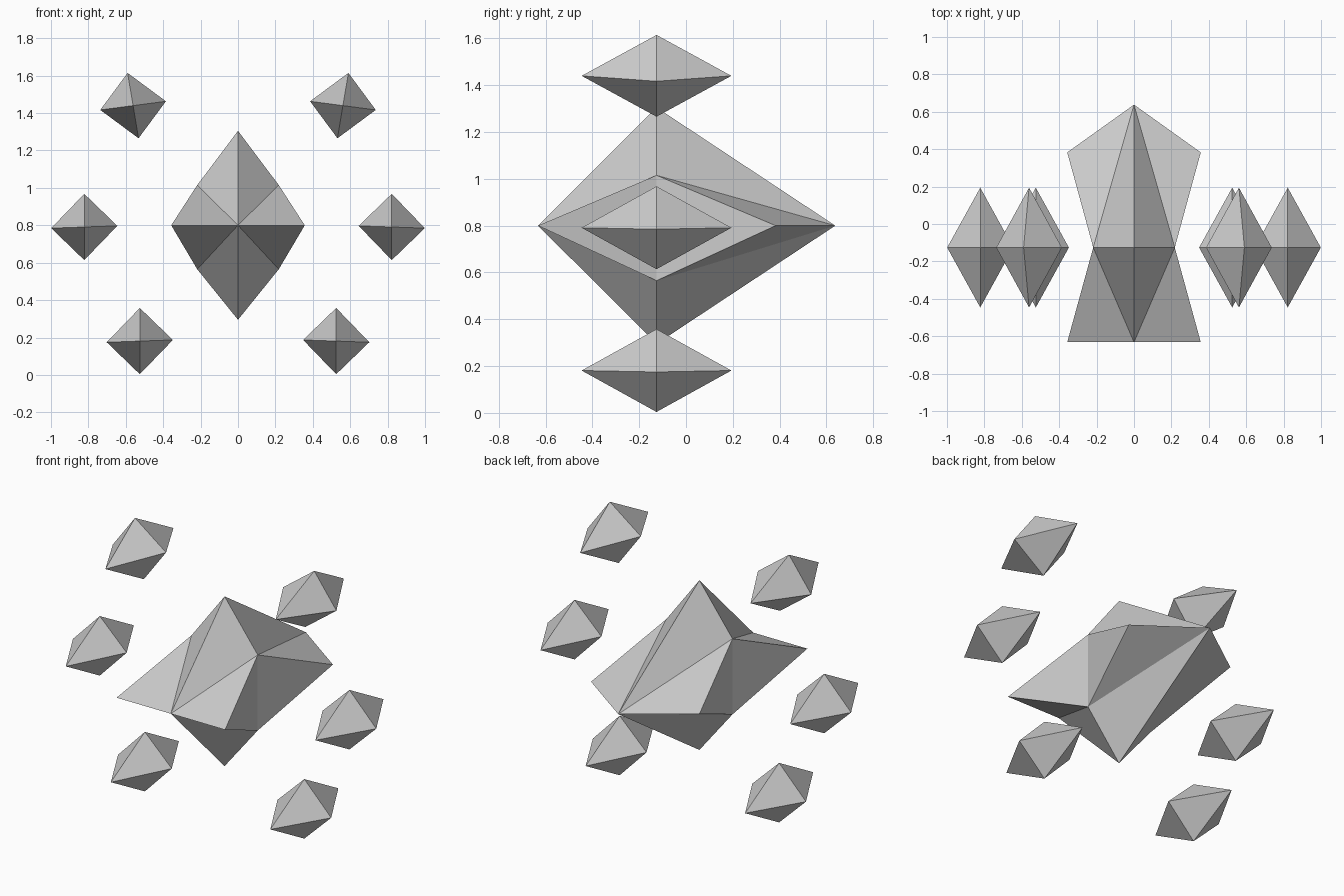
import bpy, bmesh
from math import radians, sin, cos

if "Cube" in bpy.data.objects:
    bpy.data.objects.remove(bpy.data.objects["Cube"])

Y = -0.126  # depth of the common vertical plane


def make_object(name, triangles):
    """Closed flat-shaded mesh from corner-point triangles."""
    bm = bmesh.new()
    for tri in triangles:
        bm.faces.new([bm.verts.new(p) for p in tri])
    bmesh.ops.remove_doubles(bm, verts=bm.verts, dist=0.0005)
    bmesh.ops.recalc_face_normals(bm, faces=bm.faces)
    mesh = bpy.data.meshes.new(name)
    bm.to_mesh(mesh)
    bm.free()
    bpy.context.collection.objects.link(bpy.data.objects.new(name, mesh))


# Central crystal: two pointed ends meeting at a pinched waist
top, bottom = (0, Y, 1.305), (0, Y, 0.295)
tris = []
for s in (1, -1):
    upper, lower = (s * 0.218, Y, 1.015), (s * 0.218, Y, 0.565)
    for tip_y, wing_y in ((-0.632, -0.632), (0.638, 0.383)):
        tip, wing = (0, tip_y, 0.8), (s * 0.357, wing_y, 0.8)
        ring = [top, upper, wing, lower, bottom]
        tris += [(tip, a, b) for a, b in zip(ring, ring[1:])]
        tris.append((upper, wing, lower))
make_object("central_crystal", tris)


# Floating shards: stretched octahedra, three on each side
def shard(name, s, x, z, lean, roll, r=0.177, depth=0.32):
    lean, roll = radians(lean), radians(roll)
    up = (r * sin(lean), r * cos(lean))
    side = (r * cos(roll), -r * sin(roll))

    def at(dx, dy, dz):
        return (s * (x + dx), Y + dy, z + dz)

    ring = [at(up[0], 0, up[1]), at(side[0], 0, side[1]),
            at(-up[0], 0, -up[1]), at(-side[0], 0, -side[1])]
    make_object(name, [(at(0, d, 0), ring[i], ring[(i + 1) % 4])
                       for d in (-depth, depth) for i in range(4)])


for s, label in ((1, "right"), (-1, "left")):
    shard("upper_shard_" + label, s, 0.561, 1.44, 9.5, 7.5)
    shard("middle_shard_" + label, s, 0.822, 0.791, 0, 2)
    shard("lower_shard_" + label, s, 0.525, 0.181, 0, 2)
